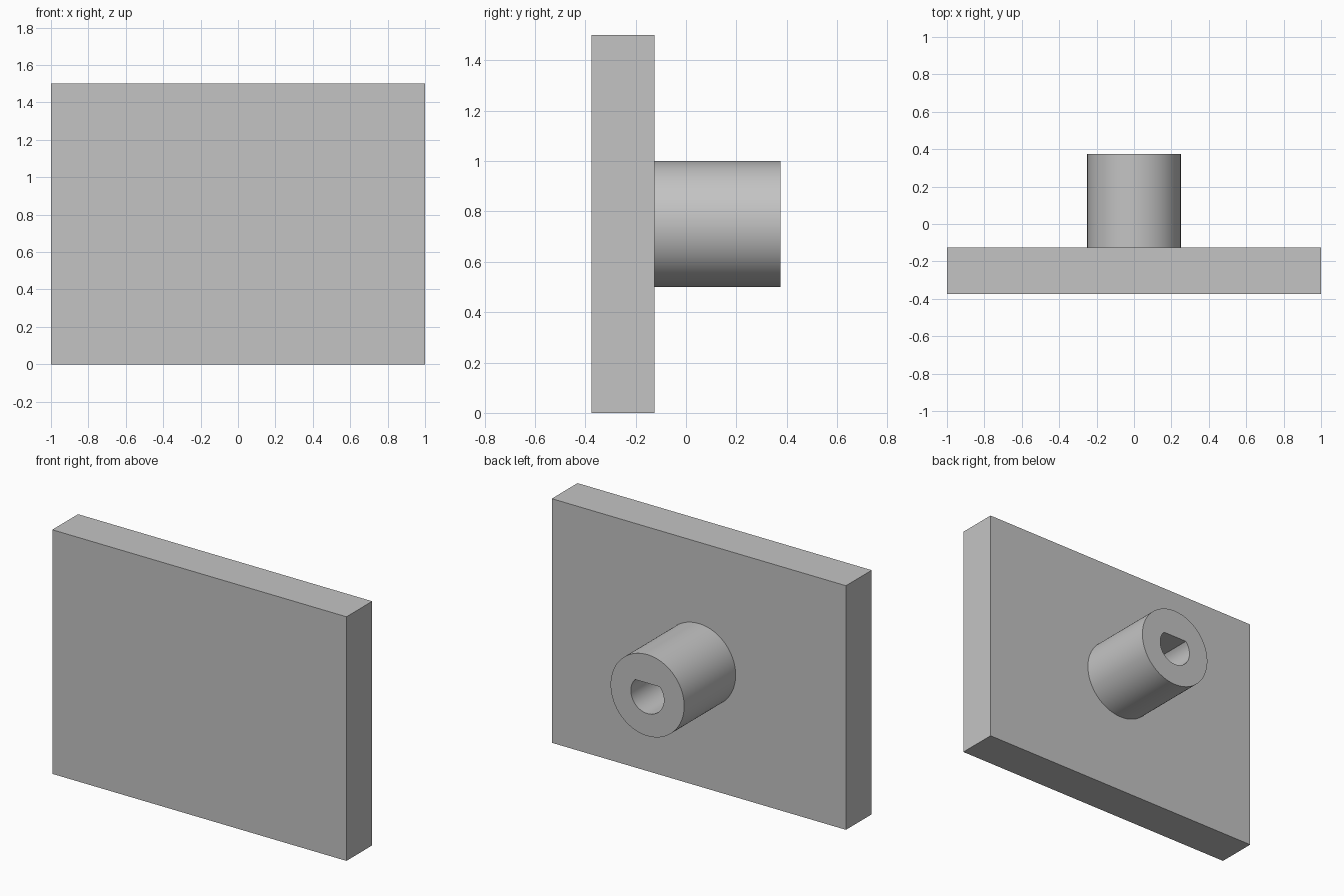
import bpy
import bmesh
from math import cos, sin, pi, radians

cube = bpy.data.objects.get("Cube")
if cube:
    bpy.data.objects.remove(cube, do_unlink=True)

grey = bpy.data.materials.new("plain grey")
grey.use_nodes = True
COLOUR = (0.55, 0.55, 0.55, 1)
grey.diffuse_color = COLOUR
grey.node_tree.nodes["Principled BSDF"].inputs["Base Color"].default_value = COLOUR

PLATE_FRONT, PLATE_BACK, BOSS_END = -0.375, -0.125, 0.375
HEIGHT, CENTRE_Z = 1.5, 0.75
BOSS_R, BORE_R, BORE_FLAT = 0.25, 0.1125, 0.075
SIDES = 96


def make_object(name, bm):
    mesh = bpy.data.meshes.new(name)
    bm.to_mesh(mesh)
    bm.free()
    mesh.materials.append(grey)
    obj = bpy.data.objects.new(name, mesh)
    bpy.context.collection.objects.link(obj)
    return obj


# Upright rectangular plate
bm = bmesh.new()
bmesh.ops.create_cube(bm, size=1)
bmesh.ops.scale(bm, vec=(2, PLATE_BACK - PLATE_FRONT, HEIGHT), verts=bm.verts)
bmesh.ops.translate(bm, vec=(0, (PLATE_FRONT + PLATE_BACK) / 2, CENTRE_Z), verts=bm.verts)
make_object("plate", bm)


# Round boss with a D-shaped bore, flat side up
def ring(bm, radius, y, top):
    angles = [2 * pi * i / SIDES for i in range(SIDES)]
    return [bm.verts.new((radius * cos(a), y, CENTRE_Z + min(radius * sin(a), top)))
            for a in angles]


bm = bmesh.new()
rings = [
    ring(bm, BOSS_R, PLATE_BACK, BOSS_R),
    ring(bm, BOSS_R, BOSS_END, BOSS_R),
    ring(bm, BORE_R, BOSS_END, BORE_FLAT),
    ring(bm, BORE_R, PLATE_BACK, BORE_FLAT),
]
for a, b in zip(rings, rings[1:]):
    for i in range(SIDES):
        j = (i + 1) % SIDES
        bm.faces.new((a[i], b[i], b[j], a[j]))
boss = make_object("boss", bm)

bpy.ops.object.select_all(action="DESELECT")
boss.select_set(True)
bpy.context.view_layer.objects.active = boss
bpy.ops.object.shade_smooth_by_angle(angle=radians(30))
